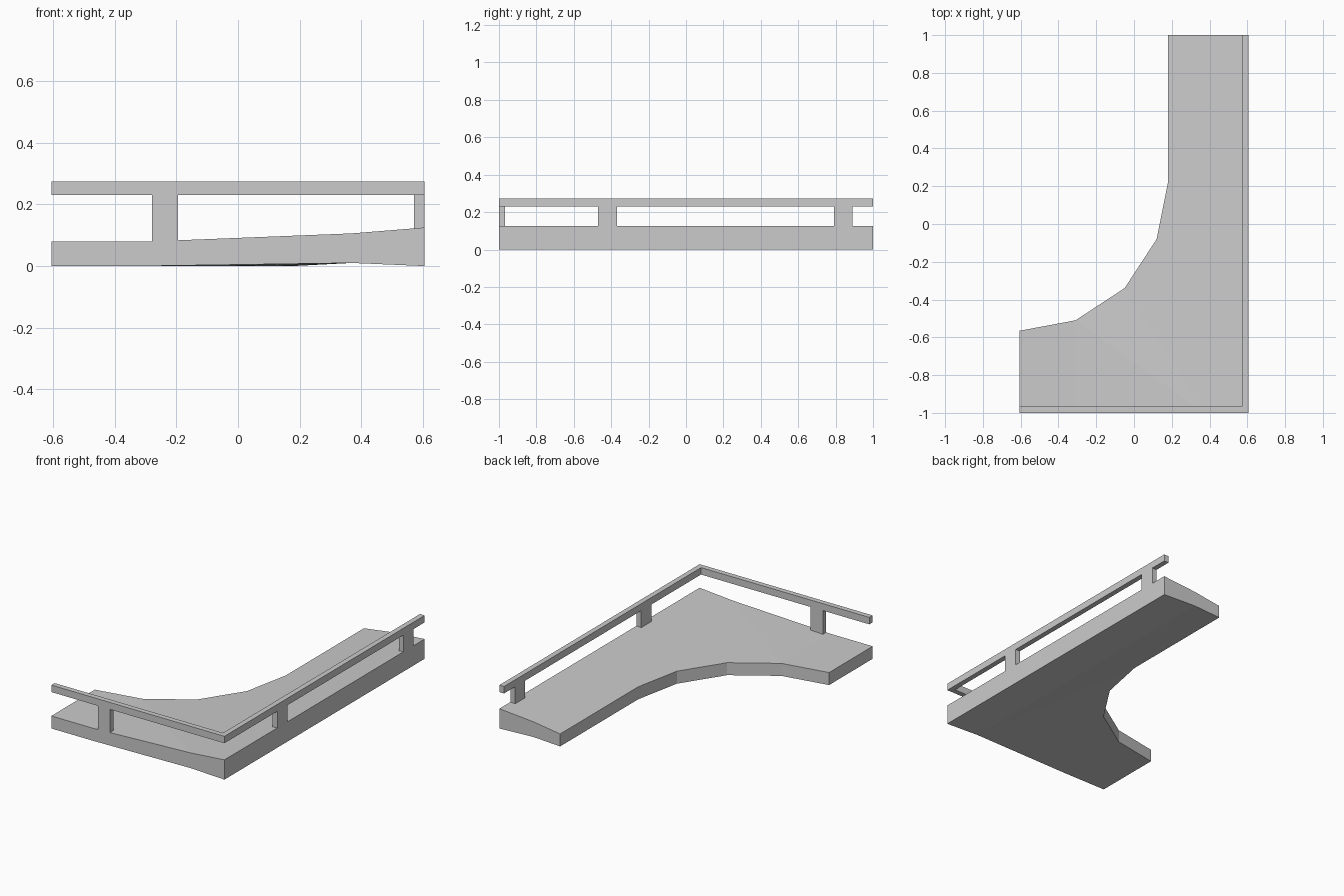
import bpy
import bmesh

cube = bpy.data.objects.get("Cube")
if cube:
    bpy.data.objects.remove(cube, do_unlink=True)

grey = bpy.data.materials.new("concrete grey")
grey.use_nodes = True
colour = (0.6, 0.6, 0.6, 1)
grey.diffuse_color = colour
grey.node_tree.nodes["Principled BSDF"].inputs["Base Color"].default_value = colour

W, L = 0.605, 1.0        # half width and half length
RAIL = 0.033             # rail thickness
RAIL_LOW, RAIL_TOP = 0.23, 0.274
CREST = 0.37             # line where the banking changes slope


def finish(name, bm):
    bmesh.ops.recalc_face_normals(bm, faces=bm.faces)
    mesh = bpy.data.meshes.new(name)
    bm.to_mesh(mesh)
    bm.free()
    mesh.materials.append(grey)
    obj = bpy.data.objects.new(name, mesh)
    bpy.context.collection.objects.link(obj)
    return obj


def extrude_outline(name, outline, low, high):
    bm = bmesh.new()
    face = bm.faces.new([bm.verts.new((x, y, low)) for x, y in outline])
    out = bmesh.ops.extrude_face_region(bm, geom=[face])
    verts = [v for v in out["geom"] if isinstance(v, bmesh.types.BMVert)]
    bmesh.ops.translate(bm, verts=verts, vec=(0, 0, high - low))
    return finish(name, bm)


def box(name, x0, x1, y0, y1, low, high):
    return extrude_outline(name, [(x0, y0), (x1, y0), (x1, y1), (x0, y1)], low, high)


# Banked deck: inner curve, crest line and raised outer edge
inner = [(0.18, L), (0.18, 0.22), (0.12, -0.08), (-0.05, -0.34), (-0.31, -0.51), (-W, -0.565)]
crest = [(CREST, L), (CREST, 0.22), (CREST, -L)]
outer = [(W, L), (W, 0.22), (W, -L)]
flat = [(-0.31, -L), (-W, -L)]


def deck_heights(p):
    if p in outer:
        return 0.0, 0.125
    if p in crest:
        return 0.01, 0.106
    return 0.0, 0.079


corner = crest[2]
patches = [[inner[0], inner[1], crest[1], crest[0]],
           [inner[1], corner, crest[1]],
           [inner[4], inner[5], flat[1], flat[0]],
           [inner[4], flat[0], corner]]
patches += [[inner[i], inner[i + 1], corner] for i in range(1, 4)]
patches += [[crest[i], crest[i + 1], outer[i + 1], outer[i]] for i in range(2)]

bm = bmesh.new()
points = {p for patch in patches for p in patch}
under = {p: bm.verts.new((*p, deck_heights(p)[0])) for p in points}
upper = {p: bm.verts.new((*p, deck_heights(p)[1])) for p in points}
for patch in patches:
    bm.faces.new([upper[p] for p in patch])
    bm.faces.new([under[p] for p in reversed(patch)])
rim = inner + flat[::-1] + [corner] + outer[::-1] + [crest[0]]
for a, b in zip(rim, rim[1:] + rim[:1]):
    bm.faces.new([under[a], under[b], upper[b], upper[a]])
finish("banked_deck", bm)

# Guard rail following the two outer edges
extrude_outline("guard_rail", [(-W, -L), (W, -L), (W, L), (W - RAIL, L),
                               (W - RAIL, RAIL - L), (-W, RAIL - L)], RAIL_LOW, RAIL_TOP)

# Rail posts
box("front_post", -0.28, -0.195, -L, RAIL - L, 0.07, RAIL_LOW)
for name, y in (("side_post_front", -0.47), ("side_post_back", 0.79)):
    box(name, W - RAIL, W, y, y + 0.1, 0.11, RAIL_LOW)
